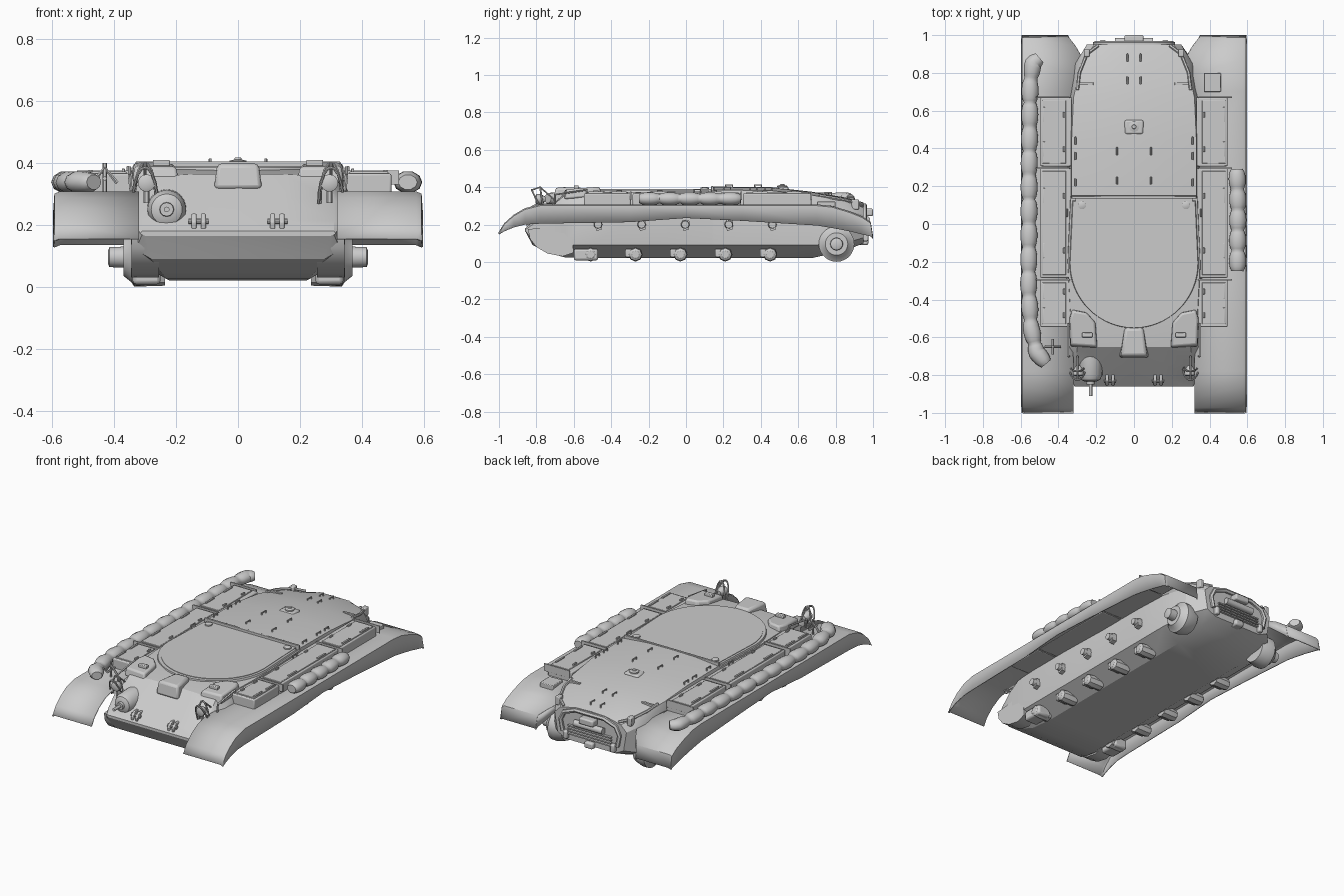
import bpy, bmesh, math
from mathutils import Vector

if "Cube" in bpy.data.objects:
    bpy.data.objects.remove(bpy.data.objects["Cube"])


def finish(name, bm, mirror=False, bevel=0, angle=35, solid=0):
    bmesh.ops.recalc_face_normals(bm, faces=bm.faces)
    me = bpy.data.meshes.new(name)
    bm.to_mesh(me)
    bm.free()
    ob = bpy.data.objects.new(name, me)
    bpy.context.collection.objects.link(ob)
    me.shade_smooth()
    me.set_sharp_from_angle(angle=math.radians(angle))
    if solid:
        m = ob.modifiers.new("thickness", 'SOLIDIFY')
        m.thickness, m.offset = solid, 0
    if bevel:
        m = ob.modifiers.new("bevel", 'BEVEL')
        m.width, m.segments, m.limit_method = bevel, 2, 'ANGLE'
    if mirror:
        ob.modifiers.new("mirror", 'MIRROR')
    return ob


def bridge(bm, rings, cap=True):
    vs = [[bm.verts.new(p) for p in r] for r in rings]
    n = len(rings[0])
    for a, b in zip(vs, vs[1:]):
        for i in range(n if cap else n - 1):
            j = (i + 1) % n
            bm.faces.new((a[i], a[j], b[j], b[i]))
    if cap:
        bm.faces.new(vs[0])
        bm.faces.new(vs[-1])


def prism(name, pts, lo, hi, axis='Z', taper=1, tilt=0, mirror=False, bevel=0):
    c = sum((Vector(p) for p in pts), Vector((0, 0))) / len(pts)
    rings = []
    for h, s in ((lo, 1), (hi, taper)):
        q = [c + (Vector(p) - c) * s for p in pts]
        rings.append([(h, a, b) if axis == 'X' else (a, b, h + tilt * (b - c.y)) for a, b in q])
    bm = bmesh.new()
    bridge(bm, rings)
    return finish(name, bm, mirror, bevel)


def box(name, x, y, z, mirror=False, bevel=0.004, taper=1, tilt=0):
    return prism(name, [(x[0], y[0]), (x[1], y[0]), (x[1], y[1]), (x[0], y[1])],
                 z[0], z[1], taper=taper, tilt=tilt, mirror=mirror, bevel=bevel)


def lathe(name, centre, prof, axis='X', n=24, mirror=False):
    """Turned part; prof holds (distance along axis, radius)."""
    rings = []
    for d, r in prof:
        ring = []
        for i in range(n):
            a = 2 * math.pi * i / n
            u, v = r * math.cos(a), r * math.sin(a)
            o = {'X': (d, u, v), 'Y': (u, d, v), 'Z': (u, v, d)}[axis]
            ring.append(Vector(centre) + Vector(o))
        rings.append(ring)
    bm = bmesh.new()
    bridge(bm, rings)
    return finish(name, bm, mirror)


def tube(name, paths, r, mirror=False, radii=None, squash=None, closed=False):
    cu = bpy.data.curves.new(name, 'CURVE')
    cu.dimensions, cu.bevel_depth, cu.bevel_resolution, cu.use_fill_caps = '3D', r, 3 if radii else 1, True
    for path in paths:
        sp = cu.splines.new('POLY')
        sp.points.add(len(path) - 1)
        sp.use_cyclic_u = closed
        for i, p in enumerate(path):
            sp.points[i].co = (*p, 1)
            sp.points[i].radius = radii[i] if radii else 1
    tmp = bpy.data.objects.new(name + "_path", cu)
    bpy.context.collection.objects.link(tmp)
    bpy.context.view_layer.update()
    me = bpy.data.meshes.new_from_object(tmp.evaluated_get(bpy.context.evaluated_depsgraph_get()))
    bpy.data.objects.remove(tmp)
    bm = bmesh.new()
    bm.from_mesh(me)
    if squash:
        for v in bm.verts:
            v.co.z = squash[0] + (v.co.z - squash[0]) * squash[1]
    return finish(name, bm, mirror, angle=50)


# Hull: cross-sections lofted from nose to tail (belly edge, chine, upper side, shoulder, crown)
stations = [
    (-.86, .30, .165, .31, .168, .315, .172, .31, .18, .18),
    (-.82, .28, .09, .33, .12, .33, .20, .31, .213, .216),
    (-.74, .25, .05, .34, .10, .34, .26, .31, .28, .287),
    (-.65, .23, .025, .34, .09, .35, .30, .30, .355, .365),
    (-.50, .22, .02, .34, .09, .36, .30, .335, .37, .382),
    (-.20, .22, .02, .34, .09, .36, .30, .35, .375, .383),
    (.14, .22, .02, .34, .09, .35, .30, .335, .376, .386),
    (.15, .22, .02, .34, .09, .35, .30, .33, .385, .403),
    (.45, .22, .02, .34, .09, .35, .30, .33, .382, .40),
    (.67, .22, .02, .34, .09, .34, .30, .32, .358, .376),
    (.85, .20, .06, .32, .10, .31, .28, .28, .325, .345),
    (.95, .17, .10, .23, .13, .25, .25, .21, .29, .318)]
rings = []
for y, ax, az, bx, bz, cx, cz, dx, dz, ez in stations:
    half = [(ax, az), (bx, bz), (cx, cz), (dx, dz), (dx * .5, dz + (ez - dz) * .85)]
    rings.append([(x, y, z) for x, z in half] + [(0, y, ez)] + [(-x, y, z) for x, z in half[::-1]])
bm = bmesh.new()
bridge(bm, rings)
finish("hull", bm, angle=28)

# Fenders with hanging side skirts: y, inner x, top z, skirt bottom z
fender = [(-1, .32, .155, .148), (-.97, .32, .205, .165), (-.92, .32, .25, .185), (-.86, .32, .285, .2),
          (-.78, .32, .305, .205), (-.3, .33, .305, .213), (0, .33, .305, .235), (.3, .33, .305, .22),
          (.7, .31, .305, .195), (.78, .28, .297, .182), (.87, .27, .27, .165), (.94, .31, .242, .148),
          (.985, .345, .212, .138), (.998, .35, .135, .13)]
bm = bmesh.new()
bridge(bm, [[(xi, y, z), (.575, y, z), (.59, y, z - .006), (.594, y, min(z - .007, zl))]
            for y, xi, z, zl in fender], cap=False)
finish("fender", bm, mirror=True, solid=.006)
bm = bmesh.new()
bridge(bm, [[(xi, y, z), (xi, y, z - d)] for (y, xi, z, zl), d in
            zip(fender[10:], (.03, .06, .07, .01))], cap=False)
finish("rear_fender_inner_wall", bm, mirror=True, solid=.005)

# Turret ring cover: rounded at the front, straight at the back
def ring_outline(k):
    arc = [math.pi + math.pi * i / 32 for i in range(33)]
    return [(.34 * k * math.cos(a), -.2 + .345 * k * math.sin(a)) for a in arc] + [(.325 * k, .138), (-.325 * k, .138)]
prism("turret_ring_collar", ring_outline(1.03), .35, .386, taper=.965)
prism("turret_ring_cover", ring_outline(.95), .37, .389)
box("deck_cross_strip", (-.33, .33), (.135, .148), (.375, .405), bevel=.002)
lathe("ring_bolt_boss", (.275, .10, .385), [(0, .022), (.012, .022), (.016, .012)], 'Z', 12, True)

# Stowage boxes on the fenders
for i, (a, b) in enumerate(((-.545, -.295), (-.285, .295), (.305, .67))):
    box(f"side_box_{i}", (.33, .495), (a, b), (.30, .366), True, .006)
    box(f"side_box_lid_{i}", (.36, .485), (a + .015, b - .015), (.36, .372), True, .003)
    for k in (.25, .75):
        y = a + (b - a) * k
        box(f"lid_hinge_{i}_{k}", (.47, .482), (y - .04, y + .04), (.366, .378), True, .002)
        box(f"lid_latch_{i}_{k}", (.365, .375), (y - .015, y + .015), (.366, .382), True, .002)
    box(f"box_strap_{i}", (.34, .52), (b - .004, b + .004), (.33, .376), True, .001)
box("rear_fender_box", (.37, .46), (.70, .80), (.28, .322))

# Tied canvas rolls along both sides
def roll(name, path, bag, r):
    pts, dist, total = [], [], 0
    for a, b in zip(path, path[1:]):
        va, vb = Vector(a), Vector(b)
        n = max(2, int((vb - va).length / .012))
        for i in range(n):
            pts.append(va.lerp(vb, i / n))
            dist.append(total + (vb - va).length * i / n)
        total += (vb - va).length
    pts.append(Vector(path[-1]))
    dist.append(total)
    bags = round(total / bag)
    rad = [.68 + .32 * abs(math.sin(math.pi * d / total * bags)) ** .6 for d in dist]
    tube(name, [[(p.x, p.y, .338) for p in pts]], r, radii=rad, squash=(.338, .8))
roll("left_canvas_roll", [(-.50, .88), (-.535, .85), (-.55, .74), (-.555, .3), (-.558, -.35), (-.545, -.55), (-.515, -.68), (-.465, -.74)], .125, .045)
roll("right_canvas_roll", [(.545, .29), (.55, .1), (.548, -.25)], .11, .045)

# Crew hatches, periscopes and front ventilator hump
prism("crew_hatch", [(.20, -.52), (.25, -.465), (.33, -.45), (.345, -.50), (.34, -.65), (.19, -.66)],
      .345, .396, taper=.9, tilt=.08, mirror=True, bevel=.01)
box("periscope", (.22, .275), (-.60, -.575), (.385, .41), True)
prism("ventilator_hump", [(-.055, -.54), (-.08, -.71), (.08, -.71), (.055, -.54)], .315, .398, taper=.86, bevel=.014)

# Bow gun mount and barrel
lathe("bow_gun_mount", (-.23, 0, .25), [(-.70, .065), (-.80, .062), (-.825, .05), (-.835, .03)], 'Y')
lathe("bow_gun_barrel", (-.23, 0, .25), [(-.82, .025), (-.85, .022), (-.85, .009), (-.91, .009)], 'Y', 12)

# Tow lugs on the glacis
for x in (.112, .142):
    prism(f"tow_lug_{x}", [(-.85, .18), (-.855, .21), (-.83, .237), (-.79, .235), (-.78, .20)], x - .008, x + .008, 'X', mirror=True, bevel=.004)
lathe("tow_pin", (.127, -.832, .212), [(-.032, .01), (.032, .01)], 'X', 10, True)

# Headlights with hoop guards
lathe("headlight", (.295, 0, .335), [(-.805, .018), (-.80, .028), (-.775, .028), (-.75, .012)], 'Y', 16, True)
tube("headlight_stalk", [[(.295, -.775, .27), (.295, -.775, .33)]], .01, True)
def hoop(x, y0, y1, z0, z1, dx):
    return [(x + dx * math.cos(math.pi * i / 10), y0 + (y1 - y0) * math.sin(math.pi * i / 10),
             z0 + (z1 - z0) * math.sin(math.pi * i / 10)) for i in range(11)]
tube("headlight_guard", [hoop(.30, -.77, -.825, .27, .385, .04), hoop(.30, -.76, -.78, .27, .40, .035),
                         [(.30, -.825, .385), (.30, -.78, .40), (.30, -.70, .33)]], .005, True)
tube("grab_rail", [[(.345, -.70, .31), (.35, -.70, .36), (.35, -.53, .385), (.345, -.53, .35)]], .006, True)
tube("siren_stand", [[(-.43, -.65, .30), (-.43, -.65, .40)], [(-.47, -.65, .335), (-.43, -.65, .385), (-.39, -.65, .335)],
                     [(-.43, -.69, .35), (-.43, -.61, .35)]], .007)

# Engine deck: grab handles, hinges and filler cap
def staple(x, y, z, l=.018, h=.012):
    return [(x, y - l, z - .01), (x, y - l, z + h), (x, y + l, z + h), (x, y + l, z - .01)]
tube("deck_handles", [staple(x, y, z) for x, y, z in ((.035, .88, .335), (.035, .76, .358), (.09, .385, .40), (.09, .23, .40),
                      (.31, .44, .386), (.31, .36, .386), (.31, .22, .388), (.355, .06, .375))], .005, True)
box("filler_plate", (-.05, .05), (.475, .55), (.375, .40), bevel=.01)
lathe("filler_cap", (0, .515, .395), [(0, .028), (.012, .028), (.016, .012), (.022, .01)], 'Z', 16)
tube("rear_deck_edge", [[(.30, .71, .355), (.29, .80, .34), (.25, .90, .318), (.19, .945, .30)]], .009, True)
box("deck_corner_bracket", (.215, .29), (.735, .75), (.325, .36), True, .002)
box("rear_lifting_eye", (.235, .265), (.885, .925), (.28, .335), True, .006)

# Rear plate: arched frame, travel lock and towing gear
arch = [(-.19, .15), (-.205, .22), (-.18, .27), (-.10, .30), (.10, .30), (.18, .27), (.205, .22), (.19, .15)]
tube("rear_arch_frame", [[(x, .955, z) for x, z in arch]], .014)
box("travel_lock", (-.05, .05), (.945, 1.0), (.245, .285), bevel=.008)
lathe("rear_cylinder", (0, .965, .225), [(-.10, .02), (.10, .02)], 'X', 14)
box("tow_pintle", (-.03, .03), (.90, .975), (.09, .13), bevel=.01)
box("rear_tow_hook", (.15, .18), (.91, .975), (.11, .16), True, .008)
for i in range(4):
    box(f"rear_vent_slat_{i}", (-.15, .15), (.94, .965), (.14 + i * .017, .148 + i * .017), bevel=0)

# Final drives and front idler mounts
lathe("final_drive", (0, .805, .096), [(.25, .08), (.30, .095), (.335, .095), (.345, .08), (.37, .06),
                                     (.37, .034), (.415, .032), (.42, .02)], 'X', 28, True)
prism("idler_mount", [(-.845, .175), (-.835, .125), (-.80, .08), (-.74, .045), (-.66, .03), (-.60, .05), (-.62, .20)],
      .255, .343, 'X', mirror=True)

# Suspension arm housings and return roller brackets
for i in range(5):
    y = -.51 + .24 * i
    lathe(f"arm_housing_{i}", (0, y, .04), [(.235, .036), (.30, .038), (.335, .034), (.345, .02)], 'X', 8, True)
    box(f"bump_stop_{i}", (.25, .335), (y - .055, y - .02), (.025, .07), True, .008)
    yr = -.47 + .233 * i
    lathe(f"roller_axle_{i}", (0, yr, .20), [(.32, .026), (.36, .022), (.395, .02)], 'X', 12, True)
    prism(f"roller_bracket_{i}", [(yr - .02, .20), (yr - .008, .165), (yr + .02, .175), (yr + .022, .22), (yr - .015, .225)], .33, .375, 'X', mirror=True)
box("front_bump_stop", (.25, .34), (-.60, -.47), (.008, .07), True, .012)
